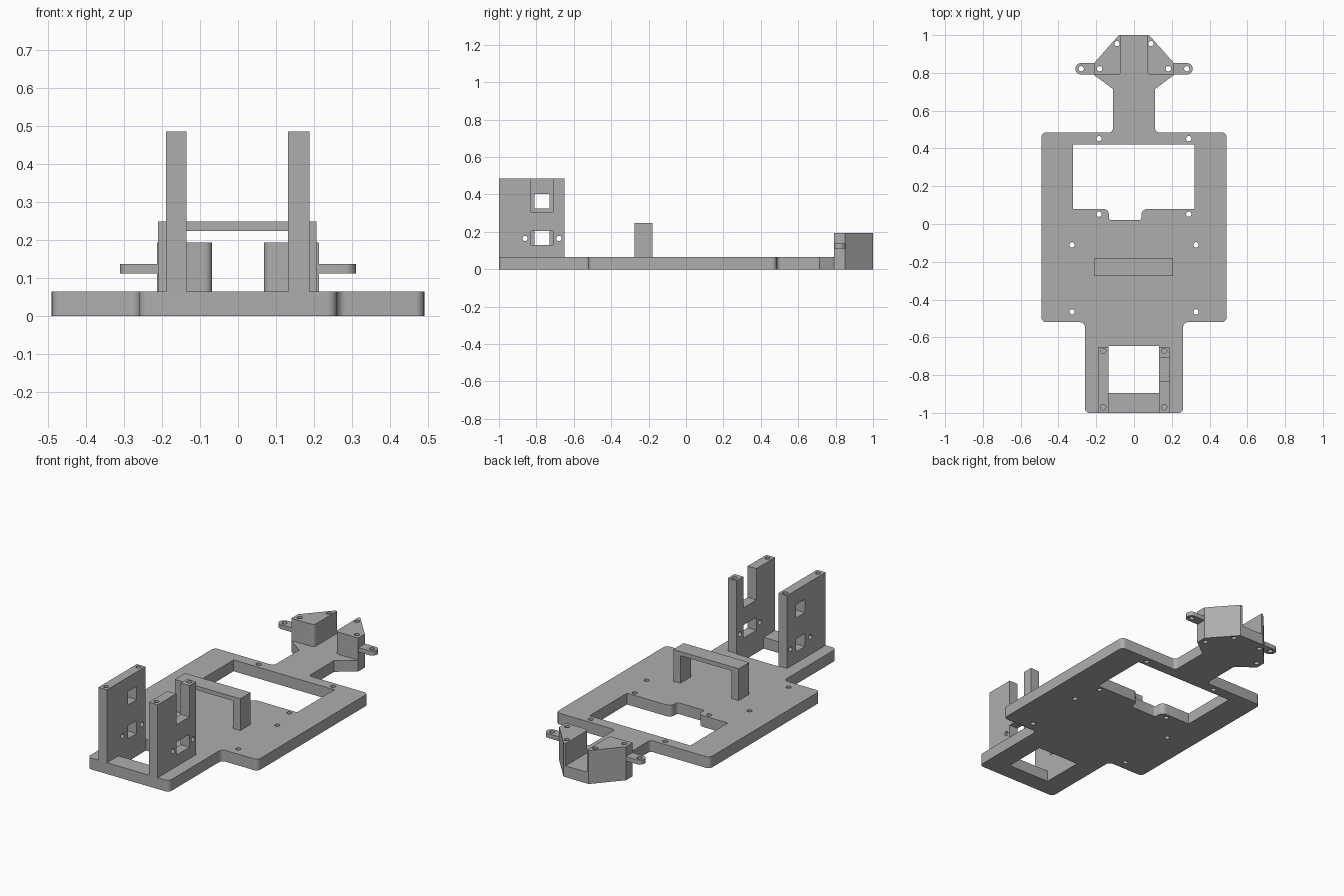
import bpy, bmesh, math
from mathutils import Matrix, Vector

if "Cube" in bpy.data.objects:
    bpy.data.objects.remove(bpy.data.objects["Cube"])

grey = bpy.data.materials.new("plain grey")
grey.diffuse_color = (0.42, 0.42, 0.42, 1)
grey.use_nodes = True
grey.node_tree.nodes["Principled BSDF"].inputs["Base Color"].default_value = grey.diffuse_color

# axis -> matrix taking (profile u, profile v, depth) to world
AXES = {
    "z": Matrix.Identity(4),
    "x": Matrix(((0, 0, 1, 0), (1, 0, 0, 0), (0, 1, 0, 0), (0, 0, 0, 1))),  # u=y, v=z
    "y": Matrix(((1, 0, 0, 0), (0, 0, 1, 0), (0, 1, 0, 0), (0, 0, 0, 1))),  # u=x, v=z
}


def rounded(corners, steps=6):
    """Turn (u, v, radius) corners into a filleted outline."""
    out = []
    for i, (u, v, r) in enumerate(corners):
        p = Vector((u, v))
        if r == 0:
            out.append(p)
            continue
        a = (Vector(corners[i - 1][:2]) - p).normalized()
        b = (Vector(corners[(i + 1) % len(corners)][:2]) - p).normalized()
        half = a.angle(b) / 2
        c = p + (a + b).normalized() * (r / math.sin(half))
        t = r / math.tan(half)
        s, e = p + a * t - c, p + b * t - c
        sweep = s.angle(e)
        for k in range(steps + 1):
            f = k / steps
            out.append(c + (s * math.sin((1 - f) * sweep) + e * math.sin(f * sweep)) / math.sin(sweep))
    return out


def circle(u, v, r=0.014, n=20):
    return [(u + r * math.cos(2 * math.pi * k / n), v + r * math.sin(2 * math.pi * k / n)) for k in range(n)]


def rect(u0, u1, v0, v1):
    return [(u0, v0), (u1, v0), (u1, v1), (u0, v1)]


def prism(name, loops, lo, hi, axis="z"):
    """Extrude an outline with holes from lo to hi along an axis."""
    cu = bpy.data.curves.new(name, "CURVE")
    cu.dimensions = "2D"
    cu.fill_mode = "BOTH"
    cu.extrude = (hi - lo) / 2
    for loop in loops:
        sp = cu.splines.new("POLY")
        sp.points.add(len(loop) - 1)
        for pt, (u, v) in zip(sp.points, loop):
            pt.co = (u, v, 0, 1)
        sp.use_cyclic_u = True
    tmp = bpy.data.objects.new(name, cu)
    bpy.context.collection.objects.link(tmp)
    dg = bpy.context.evaluated_depsgraph_get()
    me = bpy.data.meshes.new_from_object(tmp.evaluated_get(dg))
    bpy.data.objects.remove(tmp)
    bm = bmesh.new()
    bm.from_mesh(me)
    bm.transform(AXES[axis] @ Matrix.Translation((0, 0, (lo + hi) / 2)))
    bmesh.ops.remove_doubles(bm, verts=bm.verts, dist=1e-5)
    bmesh.ops.recalc_face_normals(bm, faces=bm.faces)
    bm.to_mesh(me)
    bm.free()
    me.materials.clear()
    me.materials.append(grey)
    ob = bpy.data.objects.new(name, me)
    bpy.context.collection.objects.link(ob)
    return ob


def smooth(ob):
    bpy.ops.object.select_all(action="DESELECT")
    ob.select_set(True)
    bpy.context.view_layer.objects.active = ob
    bpy.ops.object.shade_smooth_by_angle(angle=math.radians(30))


T = 0.065  # plate thickness

# chassis plate: half outline mirrored across x, plus windows and screw holes
half = [(0.26, -1, 0.025), (0.26, -0.52, 0.025), (0.49, -0.52, 0.025), (0.49, 0.485, 0.025),
        (0.112, 0.485, 0.02), (0.112, 0.715, 0), (0.213, 0.79, 0), (0.213, 0.85, 0), (0.08, 1, 0)]
outline = rounded(half + [(-x, y, r) for x, y, r in reversed(half)])
main_window = rounded([(-0.322, 0.42, 0), (-0.322, 0.08, 0), (-0.133, 0.08, 0.03), (-0.133, 0.022, 0.012),
                       (0.04, 0.022, 0.012), (0.04, 0.08, 0.03), (0.32, 0.08, 0), (0.32, 0.42, 0)])
screws = [(-0.185, 0.452), (0.29, 0.452), (-0.185, 0.052), (0.29, 0.052),
          (-0.328, -0.11), (0.328, -0.11), (-0.328, -0.465), (0.328, -0.465)]
block_screws = [(0.182, 0.822), (0.09, 0.955)]
holes = [circle(x, y) for x, y in screws]
holes += [circle(s * x, y) for x, y in block_screws for s in (-1, 1)]
prism("chassis_plate", [outline, main_window, rect(-0.135, 0.132, -0.895, -0.645)] + holes, 0, T)

# rear steering blocks and their mounting ears
for side, s in (("left", -1), ("right", 1)):
    block = rounded([(s * x, y, r) for x, y, r in
                     [(0.068, 0.79, 0.02), (0.213, 0.79, 0), (0.213, 0.85, 0), (0.08, 1, 0), (0.068, 1, 0)]])
    prism(side + "_rear_block", [block] + [circle(s * x, y) for x, y in block_screws], T, 0.193)
    ear = rounded([(s * x, y, r) for x, y, r in
                   [(0.213, 0.792, 0), (0.311, 0.792, 0.0299), (0.311, 0.852, 0.0299), (0.213, 0.852, 0)]], 8)
    prism(side + "_ear", [ear, circle(s * 0.279, 0.822)], 0.112, 0.137)

# bridge strap across the deck
prism("bridge", [[(-0.21, T), (-0.165, T), (-0.165, 0.224), (0.162, 0.224), (0.162, T),
                  (0.207, T), (0.207, 0.248), (-0.21, 0.248)]], -0.275, -0.18, "y")

# front towers: windowed on the left, slotted on the right
side_holes = [circle(-0.86, 0.165), circle(-0.68, 0.165)]
left = prism("left_tower", [rect(-1, -0.65, T, 0.485), rect(-0.81, -0.73, 0.325, 0.402),
                            rect(-0.81, -0.73, 0.13, 0.205)] + side_holes, -0.19, -0.135, "x")
slot = [(-1, T), (-0.65, T), (-0.65, 0.485), (-0.71, 0.485), (-0.71, 0.305),
        (-0.83, 0.305), (-0.83, 0.485), (-1, 0.485)]
right = prism("right_tower", [slot, rect(-0.83, -0.71, 0.13, 0.205)] + side_holes, 0.132, 0.188, "x")

# blind screw holes in the tower tops
for tower, x in ((left, -0.1625), (right, 0.16)):
    cutter = prism("screw_cutter", [circle(x, -0.97), circle(x, -0.672)], 0.4, 0.55)
    cutter.hide_render = True
    mod = tower.modifiers.new("screw_holes", "BOOLEAN")
    mod.operation = "DIFFERENCE"
    mod.solver = "EXACT"
    mod.object = cutter
    bpy.context.view_layer.objects.active = tower
    bpy.ops.object.modifier_apply(modifier=mod.name)
    bpy.data.objects.remove(cutter)

for ob in list(bpy.context.collection.objects):
    smooth(ob)
